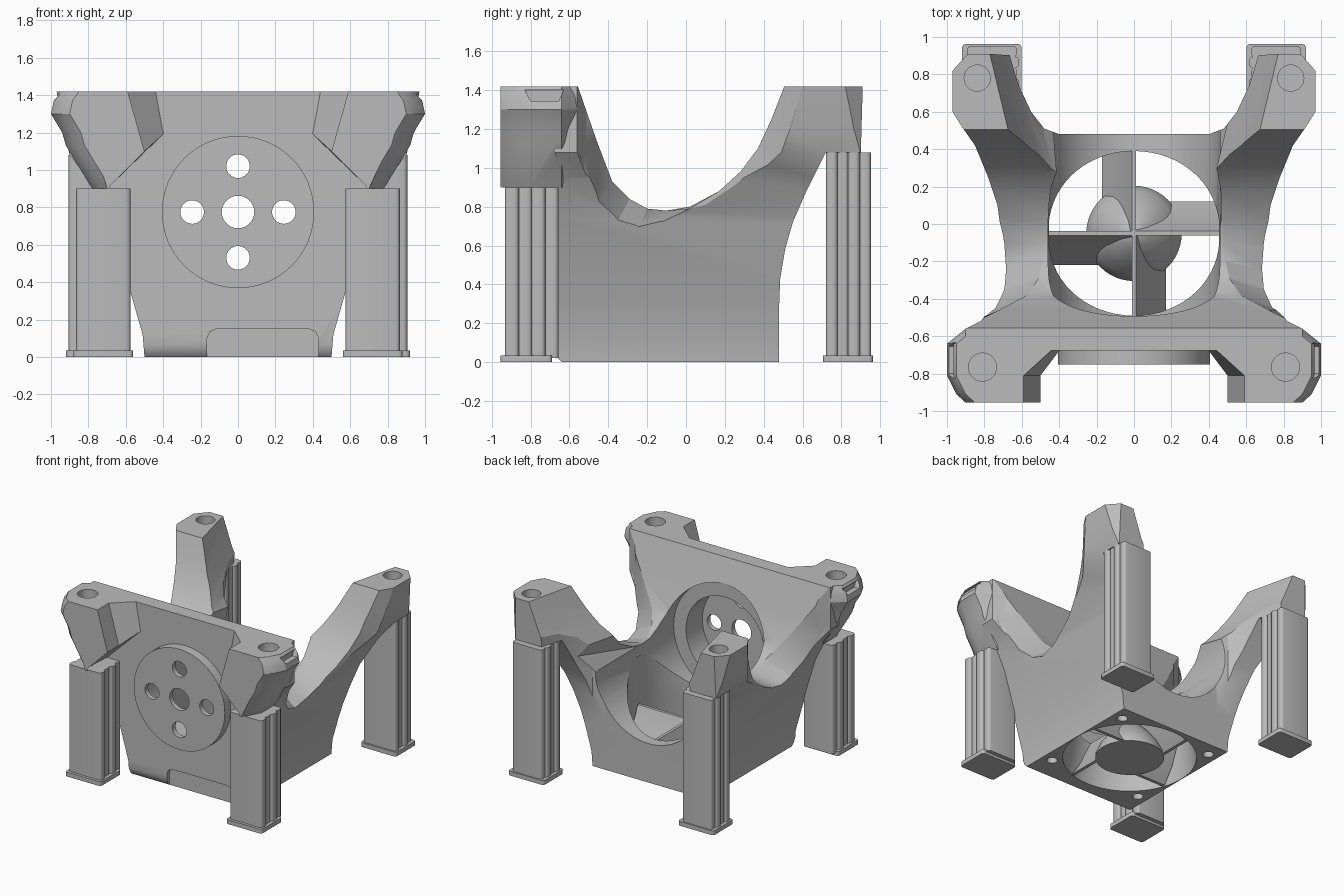
import bpy, bmesh, math
from mathutils import Matrix, Vector

if "Cube" in bpy.data.objects:
    bpy.data.objects.remove(bpy.data.objects["Cube"], do_unlink=True)

grey = bpy.data.materials.new("plain grey")
grey.use_nodes = True
grey.diffuse_color = (0.5, 0.5, 0.5, 1)
grey.node_tree.nodes["Principled BSDF"].inputs["Base Color"].default_value = (0.5, 0.5, 0.5, 1)


def add_object(name, bm):
    bmesh.ops.recalc_face_normals(bm, faces=bm.faces)
    mesh = bpy.data.meshes.new(name)
    bm.to_mesh(mesh)
    bm.free()
    mesh.materials.append(grey)
    obj = bpy.data.objects.new(name, mesh)
    bpy.context.collection.objects.link(obj)
    return obj


def loft(name, rings):
    """Skin a closed solid through rings of equal length."""
    bm = bmesh.new()
    loops = [[bm.verts.new(p) for p in ring] for ring in rings]
    n = len(loops[0])
    for a, b in zip(loops, loops[1:]):
        for i in range(n):
            j = (i + 1) % n
            bm.faces.new((a[i], a[j], b[j], b[i]))
    bm.faces.new(loops[0])
    bm.faces.new(loops[-1])
    return add_object(name, bm)


def prism(name, outline, axis, lo, hi):
    """Extrude a 2D outline along the named axis."""
    place = {"x": lambda p, t: (t, p[0], p[1]),
             "y": lambda p, t: (p[0], t, p[1]),
             "z": lambda p, t: (p[0], p[1], t)}[axis]
    return loft(name, [[place(p, t) for p in outline] for t in (lo, hi)])


def circle(cx, cy, r, n=64):
    return [(cx + r * math.cos(math.tau * i / n), cy + r * math.sin(math.tau * i / n)) for i in range(n)]


def mirrored(half):
    return half + [(-x, y) for x, y in reversed(half) if x > 0]


def combine(target, other, operation):
    mod = target.modifiers.new("bool", "BOOLEAN")
    mod.operation, mod.solver, mod.object = operation, "EXACT", other
    bpy.context.view_layer.objects.active = target
    bpy.ops.object.modifier_apply(modifier=mod.name)
    bpy.data.objects.remove(other, do_unlink=True)


def smooth(obj, angle=25):
    bpy.ops.object.select_all(action="DESELECT")
    obj.select_set(True)
    bpy.context.view_layer.objects.active = obj
    bpy.ops.object.shade_smooth_by_angle(angle=math.radians(angle))


# Shell: side, front and plan outlines intersected
side = [(-.64, 0), (-.66, .02), (-.675, .06), (-.675, 1.42), (.91, 1.42), (.9, 1.08), (.72, 1.08), (.62, .88),
        (.55, .72), (.51, .58), (.485, .43), (.48, .3), (.48, 0)]
front = mirrored([(.5, 0), (.51, .12), (.57, .33), (.7, .75), (.8, .95), (.9, 1.08), (.93, 1.2), (.97, 1.42)])
plan = mirrored([(0, .48), (.4, .48), (.48, .51), (.55, .6), (.62, .75), (.67, .92), (.88, .92), (.97, .82),
                 (.97, .6), (.92, .52), (.85, .42), (.78, .25), (.73, .1), (.71, -.05), (.7, -.25),
                 (.74, -.42), (.82, -.52), (.9, -.56), (.9, -.7), (0, -.7)])
body = prism("duct_body", side, "x", -1.1, 1.1)
combine(body, prism("front_outline", front, "y", -1.2, 1.2), "INTERSECT")
combine(body, prism("plan_outline", plan, "z", -.1, 1.6), "INTERSECT")

# Saddle valley: flat wall face that narrows downward, deeper flanks outside
inner = [(.93, -.62, 1.6), (.9, -.55, 1.4), (.72, -.46, 1.14), (.57, -.38, .93), (.51, -.29, .84),
         (.49, -.2, .79), (.48, -.1, .78), (.48, .02, .8)]
outer = [(1, -.63, 1.6), (.97, -.57, 1.4), (.85, -.54, 1.05), (.77, -.46, .81), (.73, -.36, .71),
         (.71, -.25, .685), (.71, -.12, .72), (.71, .02, .79)]
rear = [(.17, .88), (.28, .98), (.37, 1.1), (.44, 1.25), (.51, 1.43), (.53, 1.6)]
near = inner + [(.48, y, z) for y, z in rear]
far = outer + [(.71, y, z) for y, z in rear]
edge = [(1.2, y, z) for x, y, z in far]
half = [near, far, edge]
flip = [[(-x, y, z) for x, y, z in ring] for ring in reversed(half)]
combine(body, loft("valley", flip + half), "DIFFERENCE")


# Front corner pads, lofted from the tip back into the wall
def pad(s):
    rings = []
    for y, top, mid, low, drop, inset in ((-.955, .59, .5, 1.1, .7, .1), (-.91, .59, .5, 1.1, .71, .05),
                                          (-.81, .59, .5, 1.1, .71, 0), (-.665, .43, .39, 1.2, .7, 0),
                                          (-.64, .43, .39, 1.2, .7, 0), (-.56, .45, .42, 1.2, .62, .1)):
        shape = [(top, 1.42), (mid, low), (drop, .9)]
        shape += [(x - inset, z) for x, z in ((.78, .9), (.92, 1.13), (.94, 1.2), (1, 1.3), (.985, 1.37), (.95, 1.42))]
        rings.append([(s * x, y, z) for x, z in shape])
    return loft("front_pad", rings)


for s in (-1, 1):
    combine(body, pad(s), "UNION")

# Round boss on the front wall
combine(body, prism("boss", circle(0, .775, .407), "y", -.75, -.6), "UNION")


# Hollows: horizontal tunnel, splayed open rear, vertical bore and boss recess
def rear_ring(y):
    spread = .24 * (y - .5)
    shape = mirrored([(0, .77), (.45, .77), (.49 + spread, 1), (.59 + spread, 1.2), (.74 + spread, 1.6)])
    return [(x, y, z) for x, z in shape]


bore_levels = [(.495, .495, -.1), (.495, .495, .04), (.48, .44, .28), (.46, .44, .7)]
bore = [[(x * rx, y * ry - .05, z) for x, y in circle(0, 0, 1)] for rx, ry, z in bore_levels]
hollows = [prism("tunnel", circle(0, .775, .46), "y", -.5, 1.2),
           loft("rear_gap", [rear_ring(-.1), rear_ring(1.2)]),
           loft("bore", bore),
           prism("boss_recess", circle(0, .775, .35), "y", -.71, -.45),
           prism("shaft_hole", circle(0, .775, .087, 32), "y", -.9, -.45)]
for dx, dz in ((.245, 0), (-.245, 0), (0, .245), (0, -.245)):
    hollows.append(prism("bolt_hole", circle(dx, .775 + dz, .063, 32), "y", -.9, -.45))

# Screw holes in pads and base, pockets at the pad corners
pocket = [(-.8, 1.345), (-.655, 1.345), (-.63, 1.4), (-.83, 1.4)]
for s in (-1, 1):
    hollows.append(prism("pad_hole", circle(s * .81, -.765, .075, 32), "z", 1.1, 1.6))
    hollows.append(prism("rear_pad_hole", circle(s * .838, .78, .07, 32), "z", 1.13, 1.6))
    for y in (-.45, .36):
        hollows.append(prism("base_hole", circle(s * .415, y, .04, 24), "z", -.1, .15))
    hollows.append(prism("pocket", pocket, "x", s * .945, s * 1.1))

# Shallow notch along the bottom of the front wall
notch = [(-.165, -.1), (-.165, .1), (-.15, .135), (-.115, .15), (.38, .15), (.415, .135), (.43, .1), (.43, -.1)]
hollows.append(prism("cable_notch", notch, "y", -.8, -.64))
for cutter in hollows:
    combine(body, cutter, "DIFFERENCE")
smooth(body)

# Flow hub: flat disc below, rounded cone above
levels = [(.255, 0), (.255, .02), (.225, .09), (.16, .18), (.08, .26), (.01, .3)]
hub = loft("flow_hub", [[(x, y - .05, z) for x, y in circle(0, 0, r, 48)] for r, z in levels])
smooth(hub, 40)

# Four slanted guide vanes
for k in range(4):
    section = [(-.17, .0), (-.145, 0), (-.06, .12), (.012, .31), (-.012, .31), (-.085, .13)]
    vane = prism("guide_vane", section, "y", 0, .46)
    vane.data.transform(Matrix.Translation(Vector((0, -.05, 0))) @ Matrix.Rotation(k * math.pi / 2, 4, "Z"))
    smooth(vane, 40)


# Legs: stacked rounded slabs on a foot plate
def slab(name, s, x0, x1, y0, y1, z0, z1, bevel):
    obj = prism(name, [(s * x0, y0), (s * x1, y0), (s * x1, y1), (s * x0, y1)], "z", z0, z1)
    bm = bmesh.new()
    bm.from_mesh(obj.data)
    upright = [e for e in bm.edges if abs(e.verts[0].co.z - e.verts[1].co.z) > 1e-4]
    bmesh.ops.bevel(bm, geom=upright, offset=bevel, segments=4, affect="EDGES", profile=.5)
    bm.to_mesh(obj.data)
    bm.free()
    smooth(obj, 30)


def leg(name, s, x0, x1, y0, y1, height, foot):
    step = (y1 - y0) / 4
    for i in range(4):
        trim = .012 if i % 2 else 0
        slab(name, s, x0 + trim, x1 - trim, y0 + i * step, y0 + (i + 1) * step + .004, .02, height, .022)
    slab(name + "_foot", s, x0 - .014, x1 + .014, foot[0], foot[1], 0, .035, .02)


for s, word in ((-1, "right"), (1, "left")):
    leg(word + "_front_leg", s, .575, .865, -.933, -.66, .9, (-.955, -.69))
    leg(word + "_rear_leg", s, .615, .905, .72, .948, 1.08, (.705, .962))
